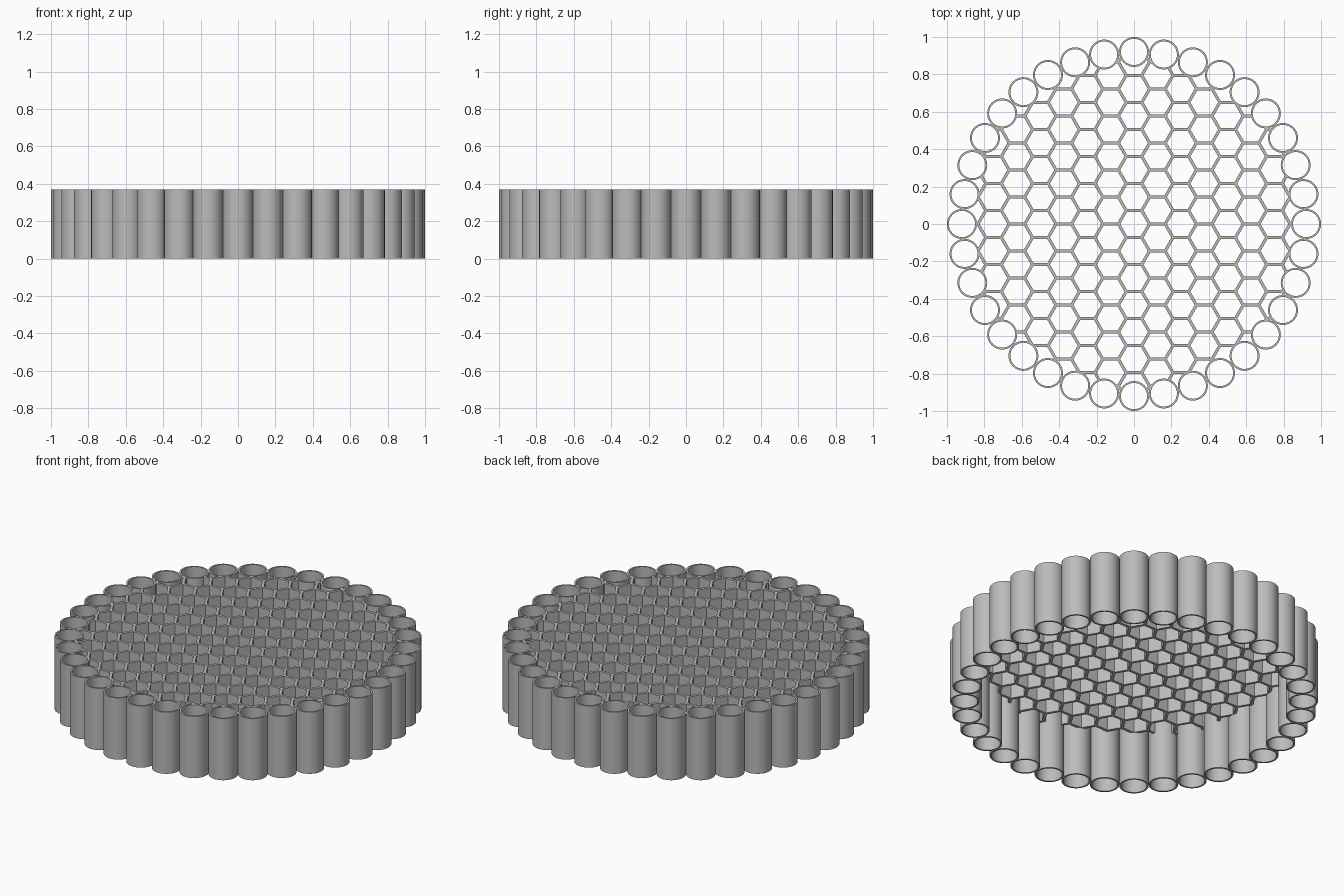
import bpy, bmesh, math
from mathutils import Vector

cube = bpy.data.objects.get("Cube")
if cube:
    bpy.data.objects.remove(cube, do_unlink=True)

HEIGHT = 0.37
RING, TUBE_R, WALL, COUNT = 0.92, 0.08, 0.01, 36
PITCH, WEB = 0.1445, 0.016
LOW = 0.29
CELL_R = PITCH / math.sqrt(3)

grey = bpy.data.materials.new("plain grey")
grey.use_nodes = True
colour = (0.5, 0.5, 0.5, 1)
grey.diffuse_color = colour
grey.node_tree.nodes["Principled BSDF"].inputs["Base Color"].default_value = colour


def finish(name, bm):
    bmesh.ops.remove_doubles(bm, verts=bm.verts, dist=0.0005)
    bmesh.ops.recalc_face_normals(bm, faces=bm.faces)
    mesh = bpy.data.meshes.new(name)
    bm.to_mesh(mesh)
    bm.free()
    obj = bpy.data.objects.new(name, mesh)
    bpy.context.collection.objects.link(obj)
    mesh.materials.append(grey)
    return obj


def loop(bm, centre, radius, z, sides):
    return [bm.verts.new(centre + Vector((radius * math.cos(math.tau * i / sides),
                                          radius * math.sin(math.tau * i / sides), z)))
            for i in range(sides)]


def bridge(bm, a, b):
    n = len(a)
    for i in range(n):
        bm.faces.new((a[i], a[(i + 1) % n], b[(i + 1) % n], b[i]))


def prism(bm, centre, radius, z0, z1, sides):
    low, high = loop(bm, centre, radius, z0, sides), loop(bm, centre, radius, z1, sides)
    bm.faces.new(low)
    bm.faces.new(high)
    bridge(bm, low, high)


def cut(target, cutter, operation):
    mod = target.modifiers.new(cutter.name, 'BOOLEAN')
    mod.object, mod.operation, mod.solver = cutter, operation, 'EXACT'
    cutter.hide_render = True
    cutter.hide_set(True)
    cutter.display_type = 'WIRE'


def ring_points():
    for i in range(COUNT):
        a = math.tau * i / COUNT
        yield Vector((RING * math.cos(a), RING * math.sin(a), 0))


# Ring of open tubes
for n, centre in enumerate(ring_points()):
    bm = bmesh.new()
    rims = [loop(bm, Vector(), r, z, 48) for r, z in
            ((TUBE_R, 0), (TUBE_R, HEIGHT), (TUBE_R - WALL, HEIGHT), (TUBE_R - WALL, 0))]
    for k in range(4):
        bridge(bm, rims[k], rims[(k + 1) % 4])
    tube = finish(f"rim_tube_{n + 1}", bm)
    tube.location = centre
    bpy.ops.object.select_all(action='DESELECT')
    tube.select_set(True)
    bpy.context.view_layer.objects.active = tube
    bpy.ops.object.shade_smooth_by_angle(angle=math.radians(35))

# Honeycomb: each cell is a hexagonal frame, welded to its neighbours
bm = bmesh.new()
inner = CELL_R - WEB / math.sqrt(3)
for col in range(-8, 9):
    for row in range(-8, 9):
        c = Vector((col * CELL_R * 1.5, (row + (col % 2) / 2) * PITCH, 0))
        if c.length > RING + 0.08:
            continue
        top_out, top_in = loop(bm, c, CELL_R, HEIGHT, 6), loop(bm, c, inner, HEIGHT, 6)
        low_out, low_in = loop(bm, c, CELL_R, LOW, 6), loop(bm, c, inner, LOW, 6)
        bridge(bm, top_out, top_in)
        bridge(bm, top_in, low_in)
        bridge(bm, low_in, low_out)
bmesh.ops.remove_doubles(bm, verts=bm.verts, dist=0.0005)
# Close the outer side of the lattice
open_edges = [e for e in bm.edges if e.is_boundary and e.verts[0].co.z > LOW + 0.01]
bottom = {(round(v.co.x, 3), round(v.co.y, 3)): v for v in bm.verts if v.co.z < LOW + 0.01}
for e in open_edges:
    a, b = e.verts
    under = [min(bottom.values(), key=lambda v: (v.co.xy - p.co.xy).length) for p in (b, a)]
    bm.faces.new((a, b, *under))
comb = finish("honeycomb_grid", bm)

# Trim the honeycomb to the ring and clear the tube bores
bm = bmesh.new()
prism(bm, Vector(), 0.89, LOW - 0.1, HEIGHT + 0.1, 144)
cut(comb, finish("disc_cutter", bm), 'INTERSECT')
bm = bmesh.new()
for centre in ring_points():
    prism(bm, centre, TUBE_R - WALL / 2, LOW - 0.1, HEIGHT + 0.1, 48)
cut(comb, finish("bore_cutter", bm), 'DIFFERENCE')
